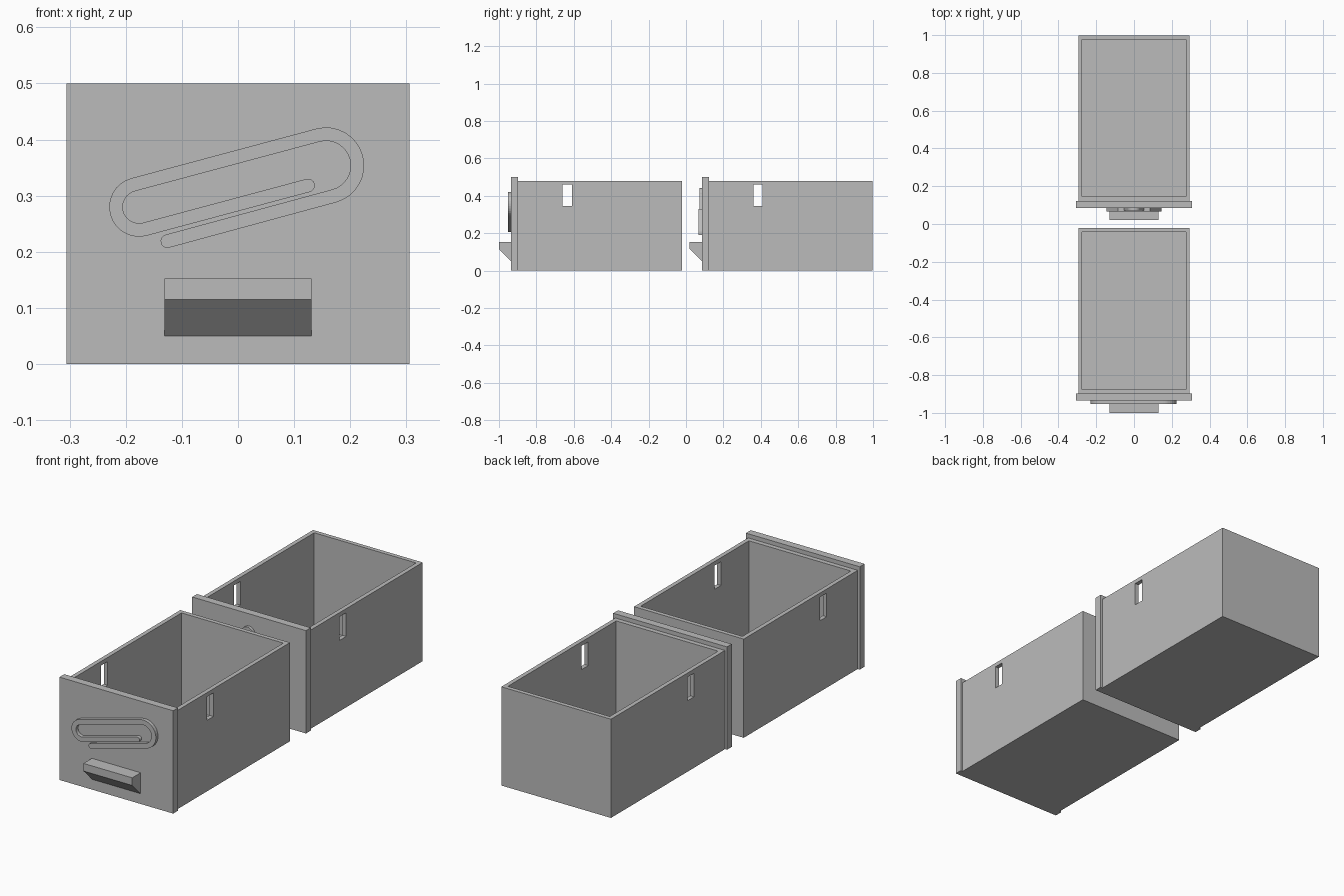
import bpy, bmesh, math
from mathutils import Vector

cube = bpy.data.objects.get("Cube")
if cube:
    bpy.data.objects.remove(cube, do_unlink=True)

grey = bpy.data.materials.new("plain grey")
grey.use_nodes = True
colour = (0.5, 0.5, 0.5, 1)
grey.diffuse_color = colour
grey.node_tree.nodes["Principled BSDF"].inputs["Base Color"].default_value = colour


def finish(name, bm):
    bmesh.ops.recalc_face_normals(bm, faces=bm.faces[:])
    mesh = bpy.data.meshes.new(name)
    bm.to_mesh(mesh)
    bm.free()
    mesh.materials.append(grey)
    obj = bpy.data.objects.new(name, mesh)
    bpy.context.collection.objects.link(obj)
    return obj


def box(name, x0, x1, y0, y1, z0, z1):
    bm = bmesh.new()
    bmesh.ops.create_cube(bm, size=1)
    for v in bm.verts:
        v.co = (x0 + (v.co.x + .5) * (x1 - x0),
                y0 + (v.co.y + .5) * (y1 - y0),
                z0 + (v.co.z + .5) * (z1 - z0))
    return finish(name, bm)


def cut(obj, cutter):
    mod = obj.modifiers.new("cut", "BOOLEAN")
    mod.operation, mod.solver, mod.object = "DIFFERENCE", "EXACT", cutter
    bpy.context.view_layer.update()
    graph = bpy.context.evaluated_depsgraph_get()
    mesh = bpy.data.meshes.new_from_object(obj.evaluated_get(graph))
    obj.modifiers.clear()
    obj.data = mesh
    bpy.data.objects.remove(cutter, do_unlink=True)


def extrude(bm, vec):
    ext = bmesh.ops.extrude_face_region(bm, geom=bm.faces[:])
    moved = [g for g in ext["geom"] if isinstance(g, bmesh.types.BMVert)]
    bmesh.ops.translate(bm, verts=moved, vec=vec)


def plate(name, outline, y, depth):
    """Flat x-z outline raised forwards from y."""
    bm = bmesh.new()
    bm.faces.new([bm.verts.new((x, y, z)) for x, z in outline])
    extrude(bm, (0, -depth, 0))
    return finish(name, bm)


def arc(cx, cz, r, start, end, steps=16):
    angles = [math.radians(start + (end - start) * i / steps) for i in range(steps + 1)]
    return [(cx + r * math.cos(a), cz + r * math.sin(a)) for a in angles]


def wire(name, path, half, y, depth):
    """Raised flat band with round ends along an x-z path."""
    pts = [Vector(p) for p in path]
    bm = bmesh.new()
    add = lambda p: bm.verts.new((p.x, y, p.y))
    rows, last = [], len(pts) - 1
    for i, p in enumerate(pts):
        t = (pts[min(i + 1, last)] - pts[max(i - 1, 0)]).normalized()
        n = Vector((-t.y, t.x)) * half
        rows.append((add(p + n), add(p - n), t, n))
    for a, b in zip(rows, rows[1:]):
        bm.faces.new((a[0], a[1], b[1], b[0]))
    for i, sign in ((0, -1), (last, 1)):
        left, right, t, n = rows[i]
        cap = [add(pts[i] + n * math.cos(a) + t * half * sign * math.sin(a))
               for a in (math.pi * k / 8 for k in range(1, 8))]
        bm.faces.new([left] + cap + [right])
    extrude(bm, (0, -depth, 0))
    return finish(name, bm)


PANEL = -0.935   # front surface of the first drawer


def drawer(label, dy):
    back, joint = -0.022 + dy, -0.898 + dy
    face = PANEL + dy
    # open tub with a slot through both side walls
    tub = box(label + "_tub", -.295, .295, joint, back, 0, .48)
    cut(tub, box("cavity", -.274, .274, joint + .023, back - .021, .021, .6))
    cut(tub, box("slot", -.4, .4, -.66 + dy, -.61 + dy, .345, .46))
    box(label + "_front_panel", -.306, .306, face, joint, 0, .5)
    # wedge pull handle
    bm = bmesh.new()
    profile = ((0, .05), (0, .152), (-.065, .152), (-.065, .115))
    bm.faces.new([bm.verts.new((-.131, face + y, z)) for y, z in profile])
    extrude(bm, (.262, 0, 0))
    finish(label + "_handle", bm)
    return face


# front drawer with a tilted paper clip in relief
face = drawer("front_drawer", 0)
clip = [(-.065, .244)] + arc(.243, .301, .056, -90, 90)
clip += arc(-.098, .316, .041, 90, 270) + [(.203, .275)]
tilt = math.radians(15)
clip = [(x * math.cos(tilt) - z * math.sin(tilt),
         x * math.sin(tilt) + z * math.cos(tilt)) for x, z in clip]
wire("paper_clip_relief", clip, .012, face, .017)

# back drawer with a binder clip in relief
face = drawer("back_drawer", 1.02)
body = [(-.145, .19), (.145, .19), (.145, .21), (.085, .33), (-.085, .33), (-.145, .21)]
plate("binder_clip_body", body, face, .018)
loop = [(-.045, .325)] + arc(0, .408, .025, 180, 0) + [(.045, .325)]
wire("binder_clip_loop", loop, .008, face, .014)
